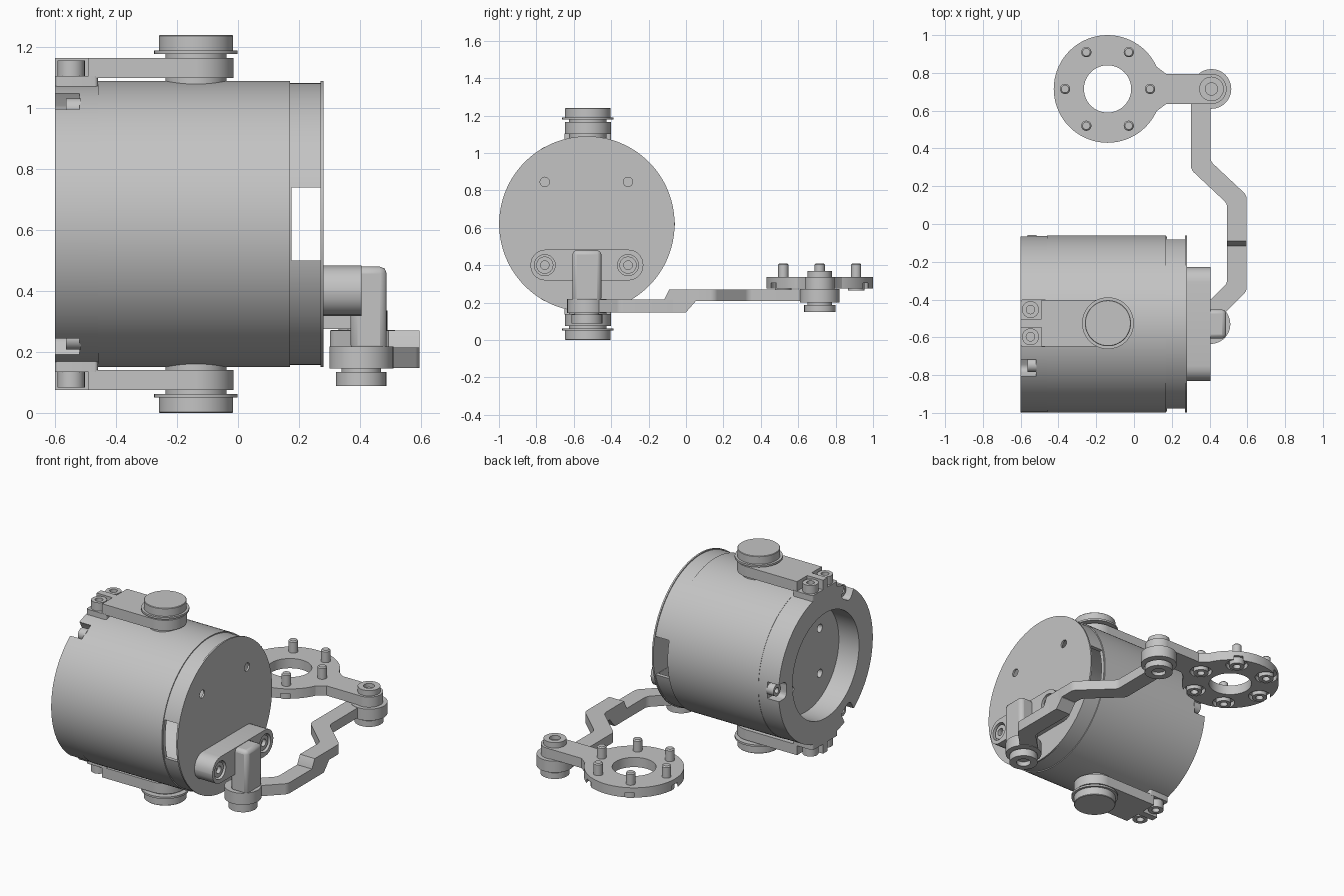
import bpy, bmesh, math
from mathutils import Matrix, Vector

cube = bpy.data.objects.get("Cube")
if cube:
    bpy.data.objects.remove(cube)

grey = bpy.data.materials.new("machined grey")
grey.use_nodes = True
grey.diffuse_color = (0.55, 0.55, 0.55, 1)
grey.node_tree.nodes["Principled BSDF"].inputs["Base Color"].default_value = (0.55, 0.55, 0.55, 1)

# Maps local z to world x, local x to world y, local y to world z
ALONG_X = Matrix(((0, 0, 1, 0), (1, 0, 0, 0), (0, 1, 0, 0), (0, 0, 0, 1)))
ALONG_Z = Matrix.Identity(4)


def smooth(ob):
    bpy.ops.object.select_all(action='DESELECT')
    ob.select_set(True)
    bpy.context.view_layer.objects.active = ob
    bpy.ops.object.shade_smooth_by_angle(angle=math.radians(30))


def finish(name, bm, matrix):
    bmesh.ops.transform(bm, matrix=matrix, verts=bm.verts)
    bmesh.ops.recalc_face_normals(bm, faces=bm.faces)
    mesh = bpy.data.meshes.new(name)
    bm.to_mesh(mesh)
    bm.free()
    mesh.materials.append(grey)
    ob = bpy.data.objects.new(name, mesh)
    bpy.context.collection.objects.link(ob)
    smooth(ob)
    return ob


def lathe(name, profile, centre, axis=ALONG_Z, closed=False, steps=48):
    """Spin (radius, height) points round an axis through centre."""
    bm = bmesh.new()
    vs = [bm.verts.new((r, 0, h)) for r, h in profile]
    es = [bm.edges.new(p) for p in zip(vs, vs[1:])]
    if closed:
        es.append(bm.edges.new((vs[-1], vs[0])))
    bmesh.ops.spin(bm, geom=vs + es, cent=(0, 0, 0), axis=(0, 0, 1), angle=math.tau, steps=steps)
    bmesh.ops.remove_doubles(bm, verts=bm.verts, dist=1e-5)
    return finish(name, bm, Matrix.Translation(centre) @ axis)


def cyl(name, r, a, b, centre, axis=ALONG_Z, steps=48):
    return lathe(name, [(0, a), (r, a), (r, b), (0, b)], centre, axis, steps=steps)


def screw(name, r, base, top, centre, axis=ALONG_Z):
    s, floor = r * 0.5, top + (base - top) * 0.6
    return lathe(name, [(0, base), (r, base), (r, top), (s, top), (s, floor), (0, floor)],
                 centre, axis, steps=24)


def prism(name, outline, a, b, axis=ALONG_Z, fillet=0):
    bm = bmesh.new()
    face = bm.faces.new([bm.verts.new((x, y, a)) for x, y in outline])
    res = bmesh.ops.extrude_face_region(bm, geom=[face])
    bmesh.ops.translate(bm, vec=(0, 0, b - a),
                        verts=[v for v in res["geom"] if isinstance(v, bmesh.types.BMVert)])
    if fillet:
        up = [e for e in bm.edges if abs(e.verts[0].co.z - e.verts[1].co.z) > 1e-4]
        bmesh.ops.bevel(bm, geom=up, offset=fillet, segments=5, profile=0.5, affect='EDGES')
    return finish(name, bm, axis)


def rect(x0, x1, y0, y1):
    return [(x0, y0), (x1, y0), (x1, y1), (x0, y1)]


def ribbon(points, width):
    """Outline of a path of constant width with mitred bends."""
    pts = [Vector(p) for p in points]
    left, right = [], []
    for i, p in enumerate(pts):
        d0 = (p - pts[max(i - 1, 0)]).normalized() or None
        d1 = (pts[min(i + 1, len(pts) - 1)] - p).normalized()
        d0 = d1 if i == 0 else d0
        d1 = d0 if i == len(pts) - 1 else d1
        n = Vector((-d0.y - d1.y, d0.x + d1.x)).normalized()
        n *= width / 2 / n.dot(Vector((-d0.y, d0.x)))
        left.append(p + n)
        right.append(p - n)
    return left + right[::-1]


def cut(ob, cutters, keep=False):
    for c in cutters:
        mod = ob.modifiers.new("cut", 'BOOLEAN')
        mod.operation, mod.solver, mod.object = 'DIFFERENCE', 'EXACT', c
        bpy.context.view_layer.objects.active = ob
        bpy.ops.object.modifier_apply(modifier=mod.name)
        if not keep:
            bpy.data.objects.remove(c)
    smooth(ob)


# Drum with recessed back end, hollow chamber, window slots and holes
CY, CZ = -0.53, 0.62
drum_centre = (0, CY, CZ)
drum = lathe("drum", [(0, -.46), (.33, -.46), (.33, -.6), (.467, -.6), (.467, -.46), (.469, -.46),
                      (.469, .17), (.463, .17), (.463, .27), (.469, .27), (.469, .28), (0, .28)],
             drum_centre, ALONG_X, steps=128)
cutters = [cyl("chamber", .44, -.38, .268, drum_centre, ALONG_X, 96),
           prism("window", rect(-1.2, .2, .5, .74), .175, .27, ALONG_X)]
for y in (-.755, -.31):
    cutters.append(cyl("end_hole", .025, .24, .3, (0, y, .845), ALONG_X, 24))
for k in range(4):
    a = math.radians(45 + 90 * k)
    cutters.append(cyl("floor_hole", .025, -.5, -.42,
                       (0, CY + .2 * math.cos(a), CZ + .2 * math.sin(a)), ALONG_X, 24))
# Three screw pockets round the open rim
for k in range(3):
    a = math.tau * k / 3
    pocket = prism("pocket", rect(.39, .55, -.052, .052), -.65, -.52, ALONG_X, fillet=.03)
    pocket.data.transform(Matrix.Translation(drum_centre) @ Matrix.Rotation(a, 4, 'X'))
    cutters.append(pocket)
    screw("rim_screw", .036, -.515, -.565,
          (0, CY + .435 * math.cos(a), CZ + .435 * math.sin(a)), ALONG_X)
cut(drum, cutters)

# Pivot arms above and below the drum
KX, KY = -.138, -.525
for side, s in (("top", 1), ("bottom", -1)):
    def h(z):
        return CZ + s * (z - CZ)
    prism(side + "_arm_foot", rect(-.6, -.46, KY - .125, KY + .125), h(1.03), h(1.105), fillet=.012)
    prism(side + "_arm_rib", rect(-.6, -.48, KY - .022, KY + .022), h(1.1), h(1.165))
    prism(side + "_arm", rect(-.49, KX, KY - .123, KY + .123), h(1.1), h(1.165))
    cyl(side + "_arm_end", .123, h(1.1), h(1.165), (KX, KY, 0))
    for y in (KY - .072, KY + .072):
        screw(side + "_arm_screw", .045, h(1.1), h(1.157), (-.548, y, 0))
    lathe(side + "_knob", [(0, h(1.08)), (.1, h(1.08)), (.1, h(1.178)), (.137, h(1.178)), (.137, h(1.19)),
                           (.122, h(1.19)), (.122, h(1.237)), (.119, h(1.24)), (0, h(1.24))], (KX, KY, 0))

# Mount on the closed end of the drum
mount = prism("mount_plate", rect(CY - .302, CY + .302, .318, .483), .275, .405, ALONG_X, fillet=.08)
cut(mount, [cyl("bore", .056, .36, .45, (0, y, .4), ALONG_X, 32) for y in (-.755, -.31)])
for y in (-.755, -.31):
    screw("mount_screw", .046, .355, .395, (0, y, .4), ALONG_X)
post = prism("mount_post", rect(CY - .077, CY + .077, .2, .48), .37, .488, ALONG_X)
bevel = post.modifiers.new("bevel", 'BEVEL')
bevel.width, bevel.segments = .022, 2

# Lower joint
JX = .405
cyl("lower_joint", .105, .145, .218, (JX, CY, 0))
cyl("lower_joint_neck", .065, .13, .15, (JX, CY, 0))
screw("lower_joint_screw", .083, .135, .088, (JX, CY, 0))

# Cranked link with a step in height
prism("link_lower", ribbon([(JX, CY), (JX, -.475), (.545, -.335), (.545, -.05)], .103), .148, .215, fillet=.02)
prism("link_step", [(-.12, .21), (-.09, .27), (.05, .27), (.05, .205), (0, .148), (-.12, .148)],
      .4935, .5965, ALONG_X)
prism("link_upper", ribbon([(.545, 0), (.545, .13), (.353, .31), (.353, .7)], .103), .208, .27, fillet=.02)

# Upper joint
UY = .715
cyl("upper_joint", .105, .2, .272, (.41, UY, 0))
cyl("upper_joint_neck", .065, .18, .21, (.41, UY, 0))
screw("upper_joint_screw", .083, .188, .15, (.41, UY, 0))
screw("upper_joint_cap", .065, .33, .37, (.41, UY, 0))

# Ring flange with its neck and six studs
FX = -.14
ring = lathe("flange_ring", [(.125, .275), (.285, .275), (.285, .336), (.125, .336)],
             (FX, UY, 0), closed=True, steps=72)
half = [(.07, .185), (.11, .125), (.17, .08), (.41, .08)]
neck = prism("flange_neck", [(x, UY + y) for x, y in half] + [(x, UY - y) for x, y in half[::-1]], .275, .336)
cyl("flange_neck_end", .08, .27, .336, (.41, UY, 0))
spots = [(FX + .225 * math.cos(k * math.pi / 3), UY + .225 * math.sin(k * math.pi / 3), 0) for k in range(6)]
bores = [cyl("counterbore", .065, .25, .305, p, steps=32) for p in spots]
cut(neck, bores[:1], keep=True)
cut(ring, bores)
for p in spots:
    screw("stud_head", .045, .306, .264, p)
    lathe("stud", [(0, .3), (.027, .3), (.027, .403), (.02, .41), (0, .41)], p, steps=24)
